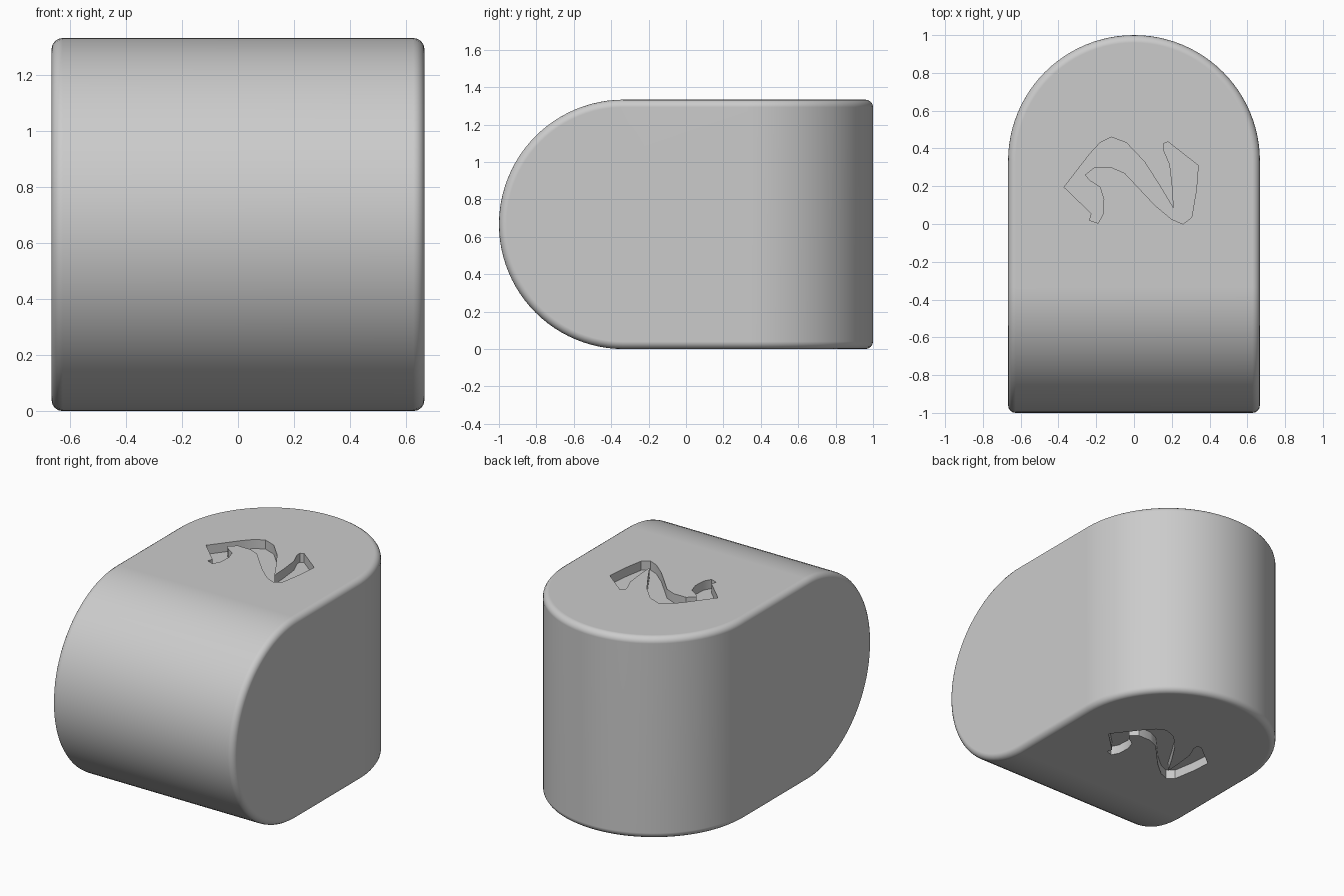
import bpy
import bmesh
from math import cos, sin, pi
from mathutils import Matrix, Vector

R = 2 / 3          # radius of both rounded ends
MID = R            # height of the middle
EDGE = 0.04        # rounding of the seam
DEPTH = 0.06       # depth of the carved marks
STEPS = 48

cube = bpy.data.objects.get("Cube")
if cube:
    bpy.data.objects.remove(cube, do_unlink=True)

grey = bpy.data.materials.new("light_grey")
grey.use_nodes = True
grey.diffuse_color = (0.6, 0.6, 0.6, 1)
grey.node_tree.nodes["Principled BSDF"].inputs["Base Color"].default_value = grey.diffuse_color


def prism(name, outline, low, high, matrix):
    """Extrude a flat outline from low to high, then place it."""
    bm = bmesh.new()
    face = bm.faces.new([bm.verts.new((u, v, low)) for u, v in outline])
    top = bmesh.ops.extrude_face_region(bm, geom=[face])["geom"]
    verts = [g for g in top if isinstance(g, bmesh.types.BMVert)]
    bmesh.ops.translate(bm, verts=verts, vec=(0, 0, high - low))
    bm.transform(matrix)
    bmesh.ops.recalc_face_normals(bm, faces=bm.faces)
    mesh = bpy.data.meshes.new(name)
    bm.to_mesh(mesh)
    bm.free()
    mesh.materials.append(grey)
    obj = bpy.data.objects.new(name, mesh)
    bpy.context.collection.objects.link(obj)
    return obj


def apply(obj, modifier):
    bpy.context.view_layer.objects.active = obj
    bpy.ops.object.modifier_apply(modifier=modifier.name)


def combine(obj, cutter, operation):
    cutter.hide_render = True
    mod = obj.modifiers.new("combine", "BOOLEAN")
    mod.operation = operation
    mod.solver = "EXACT"
    mod.object = cutter
    apply(obj, mod)
    bpy.data.objects.remove(cutter, do_unlink=True)


def about(point, axis):
    """Half turn around an axis through a point."""
    move = Matrix.Translation(Vector(point))
    return move @ Matrix.Rotation(pi, 4, axis) @ move.inverted()


# Outline axes (y, z) extruded along x
SIDEWAYS = Matrix(((0, 0, 1, 0), (1, 0, 0, 0), (0, 1, 0, 0), (0, 0, 0, 1)))
UPRIGHT = Matrix.Identity(4)

# Body: two round-ended prisms crossed at right angles
arc = [(R * cos(pi * i / STEPS), R * sin(pi * i / STEPS)) for i in range(STEPS + 1)]
side_outline = [(-R / 2 - s, MID + c) for c, s in arc] + [(1.2, MID - R), (1.2, MID + R)]
top_outline = [(c, R / 2 + s) for c, s in arc] + [(-R, -1.2), (R, -1.2)]
body = prism("die_body", side_outline, -1, 1, SIDEWAYS)
combine(body, prism("back_round", top_outline, -1, 2, UPRIGHT), "INTERSECT")

# Soft seam
bevel = body.modifiers.new("soft_seam", "BEVEL")
bevel.width = EDGE
bevel.segments = 4
bevel.limit_method = "ANGLE"
bevel.angle_limit = pi / 4
bevel.use_clamp_overlap = False
apply(body, bevel)

# Carved double arrow, on both sides
arrow = [(-.25, 1.035), (-.21, 1.01), (-.14, .92), (-.16, .9), (-.17, .7), (-.175, .46),
         (-.15, .44), (-.1, .465), (-.1, .43), (-.205, .285), (-.315, .415), (-.315, .44),
         (-.295, .455), (-.29, .9), (-.31, .905), (-.35, .865), (-.345, .89), (-.28, 1.02)]

# Carved wave, on top and bottom
wave = [(-.37, .195), (-.235, .37), (-.18, .43), (-.12, .46), (-.04, .43), (.055, .33),
        (.135, .205), (.21, .08), (.205, .18), (.19, .315), (.155, .395), (.155, .425),
        (.18, .435), (.34, .31), (.33, .18), (.305, .035), (.26, 0), (.2, .025),
        (.11, .1), (.03, .185), (-.05, .27), (-.12, .3), (-.21, .3), (-.26, .26),
        (-.235, .23), (-.18, .195), (-.16, .13), (-.165, .05), (-.19, .005),
        (-.235, .02), (-.225, .055)]

marks = (("arrow", arrow, R, SIDEWAYS, about((0, -.225, 0), "Z")),
         ("wave", wave, 2 * R, UPRIGHT, about((0, 0, MID), "Y")))
for name, outline, surface, frame, turn in marks:
    for matrix in (frame, turn @ frame):
        cutter = prism(name + "_cutter", outline, surface - DEPTH, surface + .1, matrix)
        combine(body, cutter, "DIFFERENCE")

# Smooth shading with flat faces kept flat
body.select_set(True)
bpy.context.view_layer.objects.active = body
bpy.ops.object.shade_smooth_by_angle(angle=pi / 5)
weighted = body.modifiers.new("even_normals", "WEIGHTED_NORMAL")
weighted.keep_sharp = True
